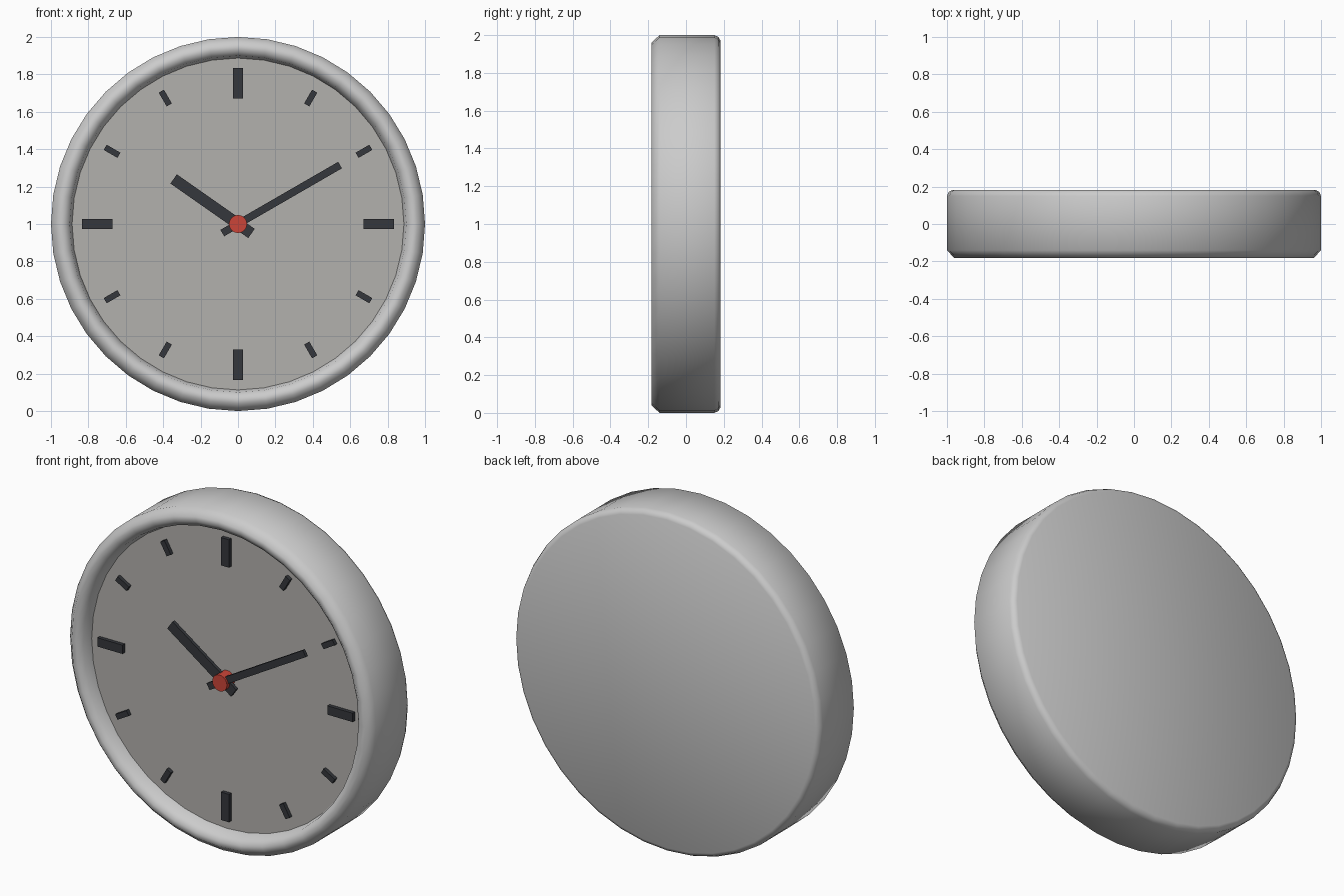
import bpy, bmesh
from math import radians, sin, cos, tau
from mathutils import Matrix, Vector

if "Cube" in bpy.data.objects:
    bpy.data.objects.remove(bpy.data.objects["Cube"])

SEG = 40
CENTRE = Vector((0, 0, 1))


def material(name, rgb):
    m = bpy.data.materials.new(name)
    m.diffuse_color = (*rgb, 1)
    m.use_nodes = True
    m.node_tree.nodes["Principled BSDF"].inputs["Base Color"].default_value = m.diffuse_color
    return m


def finish(name, bm, mat=None, smooth=False):
    bmesh.ops.recalc_face_normals(bm, faces=bm.faces)
    mesh = bpy.data.meshes.new(name)
    for f in bm.faces:
        f.smooth = smooth
    bm.to_mesh(mesh)
    bm.free()
    ob = bpy.data.objects.new(name, mesh)
    ob.location = CENTRE
    if mat:
        mesh.materials.append(mat)
    bpy.context.collection.objects.link(ob)
    return ob


def lathe(name, profile, mat=None, cap_start=True, cap_end=True, smooth=False, seg=SEG):
    """Turn (radius, y) points around the clock's front-to-back axis."""
    bm = bmesh.new()
    rings = [[bm.verts.new((r * sin(tau * i / seg), y, r * cos(tau * i / seg)))
              for i in range(seg)] for r, y in profile]
    for a, b in zip(rings, rings[1:]):
        for i in range(seg):
            j = (i + 1) % seg
            bm.faces.new((a[i], a[j], b[j], b[i]))
    if cap_start:
        bm.faces.new(rings[0])
    if cap_end:
        bm.faces.new(rings[-1])
    return finish(name, bm, mat, smooth)


def bar(name, hour_angle, r0, r1, width, y0, y1, mat):
    """Box lying on the dial from radius r0 to r1 at a clockwise angle."""
    bm = bmesh.new()
    m = (Matrix.Rotation(radians(hour_angle), 4, 'Y')
         @ Matrix.Translation((0, (y0 + y1) / 2, (r0 + r1) / 2))
         @ Matrix.Diagonal((width, y1 - y0, r1 - r0, 1)))
    bmesh.ops.create_cube(bm, size=1, matrix=m)
    return finish(name, bm, mat)


dial_mat = material("dial_warm_grey", (0.45, 0.44, 0.42))
dark = material("dark", (0.035, 0.038, 0.045))
red = material("red", (0.6, 0.06, 0.04))

# Case: closed back, rounded rim and recessed inner wall
lathe("case", [(0.97, 0.183), (0.99, 0.172), (1.0, 0.15), (1.0, -0.14), (0.96, -0.183),
               (0.93, -0.183), (0.9, -0.16), (0.885, -0.09)],
      cap_end=False, smooth=True)

# Dial
lathe("dial", [(0.887, -0.085), (0.887, -0.10)], dial_mat)

# Hour markers, longer at the quarters
for h in range(12):
    if h % 3 == 0:
        bar("quarter_marker", h * 30, 0.67, 0.835, 0.052, -0.122, -0.095, dark)
    else:
        bar("hour_marker", h * 30, 0.735, 0.82, 0.032, -0.122, -0.095, dark)

# Hands and centre cap
bar("hour_hand", 305, -0.088, 0.42, 0.06, -0.145, -0.125, dark)
bar("minute_hand", 60, -0.097, 0.63, 0.04, -0.16, -0.14, dark)
lathe("centre_cap", [(0.048, -0.095), (0.048, -0.172)], red, seg=24)
